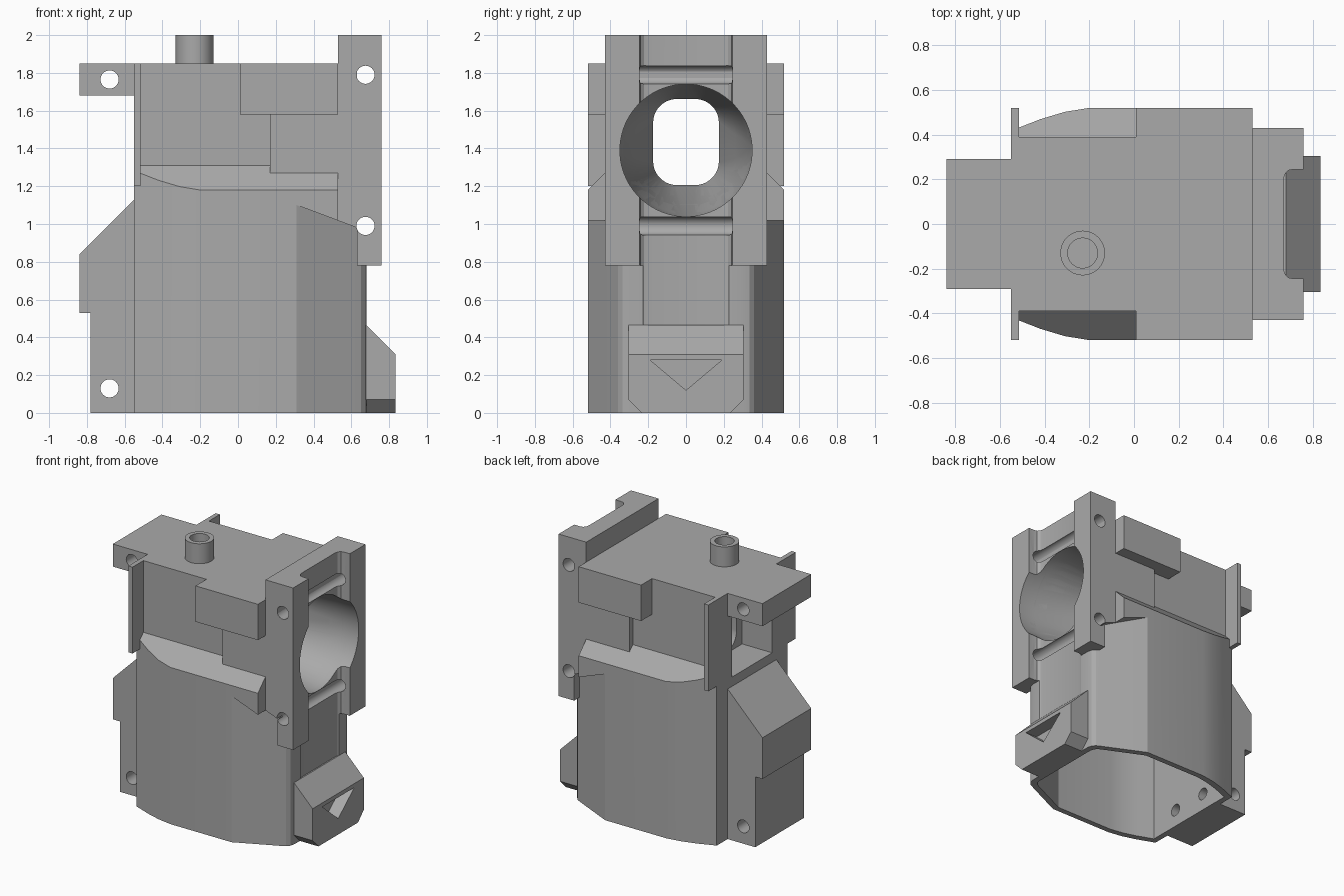
import bpy, bmesh, math
from mathutils import Vector

if "Cube" in bpy.data.objects:
    bpy.data.objects.remove(bpy.data.objects["Cube"], do_unlink=True)

grey = bpy.data.materials.new("plain grey")
grey.use_nodes = True
grey.diffuse_color = (0.4, 0.4, 0.4, 1)
grey.node_tree.nodes["Principled BSDF"].inputs["Base Color"].default_value = (0.4, 0.4, 0.4, 1)


def place(axis, u, v, t):
    return {"x": (t, u, v), "y": (u, t, v), "z": (u, v, t)}[axis]


def loft(name, rings):
    """Closed solid through rings of equal point count."""
    bm = bmesh.new()
    loops = [[bm.verts.new(p) for p in ring] for ring in rings]
    n = len(loops[0])
    for a, b in zip(loops, loops[1:]):
        for i in range(n):
            j = (i + 1) % n
            bm.faces.new((a[i], a[j], b[j], b[i]))
    bm.faces.new(loops[0])
    bm.faces.new(loops[-1])
    bmesh.ops.recalc_face_normals(bm, faces=bm.faces)
    me = bpy.data.meshes.new(name)
    bm.to_mesh(me)
    bm.free()
    me.materials.append(grey)
    ob = bpy.data.objects.new(name, me)
    bpy.context.scene.collection.objects.link(ob)
    return ob


def prism(name, axis, pts, a, b):
    return loft(name, [[place(axis, u, v, t) for u, v in pts] for t in (a, b)])


def box(name, x0, x1, y0, y1, z0, z1):
    return prism(name, "z", [(x0, y0), (x1, y0), (x1, y1), (x0, y1)], z0, z1)


def cylinder(name, axis, u, v, r, a, b, n=32):
    turn = [2 * math.pi * i / n for i in range(n)]
    return prism(name, axis, [(u + r * math.cos(t), v + r * math.sin(t)) for t in turn], a, b)


def mirrored(half):
    """Close a +y half outline by mirroring it to -y."""
    return half + [(x, -y) for x, y in reversed(half)]


def cut(ob, *cutters):
    for c in cutters:
        m = ob.modifiers.new("cut", "BOOLEAN")
        m.operation = "DIFFERENCE"
        m.solver = "EXACT"
        m.object = c


# Lower shell with curved, faceted plan
plan = [(-0.55, 0.42), (-0.52, 0.43), (-0.42, 0.469), (-0.31, 0.502), (-0.2, 0.52),
        (0.31, 0.52), (0.61, 0.38), (0.65, 0.36), (0.672, 0.335), (0.68, 0.3)]
shell = prism("lower_shell", "z", mirrored(plan), 0, 1.31)
inner = [(0.06 + (x - 0.06) * 0.93, y * 0.92) for x, y in plan]

# Overhang beside the chamfer, and the upper body
overhang = prism("side_overhang", "y", [(0.3, 1.104), (0.53, 1.018), (0.53, 1.31), (0.3, 1.31)], -0.52, 0.52)
core = prism("upper_core", "y", [(0.17, 1.1), (0.31, 1.1), (0.63, 0.98), (0.63, 1.85), (0.17, 1.85)], -0.43, 0.43)
upper = box("upper_body", -0.53, 0.18, -0.39, 0.39, 1.15, 1.85)
pads = box("upper_side_pads", 0.01, 0.53, -0.52, 0.52, 1.58, 1.85)

# Tall mounting slab
slab = prism("mounting_slab", "y", [(0.53, 2), (0.76, 2), (0.76, 0.78), (0.63, 0.78),
                                    (0.63, 0.98), (0.53, 1.018)], -0.43, 0.43)

# Left mounts and thin flanges
plate = box("top_mount_plate", -0.84, -0.5, -0.29, 0.29, 1.68, 1.85)
block = prism("lower_mount_block", "y", [(-0.78, 0), (-0.54, 0), (-0.54, 1.14), (-0.84, 0.84),
                                         (-0.84, 0.53), (-0.78, 0.53)], -0.29, 0.29)
flanges = [box("flange_" + side, -0.55, -0.515, *sorted((s * 0.24, s * 0.52)), 1.2, 1.85)
           for side, s in (("left", 1), ("right", -1))]

# Latch with chamfered corners and triangular pocket
latch = prism("latch", "y", [(0.67, 0), (0.835, 0), (0.835, 0.31), (0.68, 0.465), (0.67, 0.465)], -0.305, 0.305)

# Top pipe
pipe = cylinder("top_pipe", "z", -0.23, -0.13, 0.1, 1.84, 2, 48)

# Cutters
cavity = prism("cavity_cutter", "z", mirrored(inner), -0.1, 0.92)
slot = box("slot_cutter", -0.7, -0.3, -0.24, 0.24, 1.2, 1.68)
recess = prism("recess_cutter", "z", mirrored([(0.67, 0.2), (0.675, 0.222), (0.69, 0.24), (0.715, 0.245),
                                               (0.9, 0.245)]), 0.46, 2.1)
pocket = prism("pocket_cutter", "x", [(-0.19, 0.28), (0.19, 0.28), (0, 0.12)], 0.74, 0.9)
pipe_hole = cylinder("pipe_hole_cutter", "z", -0.23, -0.13, 0.067, 1.86, 2.1)
slopes, corners = [], []
for s in (1, -1):
    slopes.append(prism("slope_cutter", "x", [(s * 0.39, 1.31), (s * 0.7, 1.0), (s * 0.7, 1.5), (s * 0.39, 1.5)], -0.7, 0.9))
    corners.append(prism("corner_cutter", "x", [(s * 0.235, 0), (s * 0.335, 0.1), (s * 0.335, -0.1), (s * 0.235, -0.1)], 0.6, 0.9))

# Funnel bore: round mouth narrowing to a rounded window
angles = [2 * math.pi * (i + 0.5) / 64 for i in range(64)]
mouth = [[(x, 0.35 * math.cos(t), 1.39 + 0.35 * math.sin(t)) for t in angles] for x in (0.8, 0.62)]
window = [(-0.32, math.copysign(0.05, math.cos(t)) + 0.12 * math.cos(t),
           1.435 + math.copysign(0.105, math.sin(t)) + 0.12 * math.sin(t)) for t in angles]
bore = loft("bore_cutter", mouth + [window])

# Cross holes for fasteners
slab_holes = [cylinder("slab_hole_cutter", "y", 0.675, z, 0.048, -0.7, 0.7) for z in (0.99, 1.79)]
mount_holes = [cylinder("mount_hole_cutter", "y", -0.68, z, 0.048, -0.7, 0.7) for z in (0.13, 1.765)]
wall_holes = [cylinder("wall_hole_cutter", "x", y, 0.13, 0.045, -0.63, -0.45) for y in (-0.15, 0.15)]

cut(shell, *slopes, cavity, slot, recess, bore, *slab_holes, *wall_holes)
cut(overhang, *slopes, bore)
cut(core, bore, slab_holes[0])
cut(upper, slot, bore)
cut(pads, bore)
cut(slab, recess, bore, *slab_holes)
cut(plate, mount_holes[1])
cut(block, mount_holes[0], *wall_holes)
cut(latch, *corners, pocket)
cut(pipe, pipe_hole)

# Bake the cuts, drop the cutters, shade
parts = [shell, overhang, core, upper, pads, slab, plate, block, latch, pipe] + flanges
graph = bpy.context.evaluated_depsgraph_get()
graph.update()
baked = [bpy.data.meshes.new_from_object(p.evaluated_get(graph)) for p in parts]
for p, me in zip(parts, baked):
    p.modifiers.clear()
    p.data = me
for ob in list(bpy.context.scene.objects):
    if "_cutter" in ob.name:
        bpy.data.objects.remove(ob, do_unlink=True)
for ob in bpy.context.scene.objects:
    ob.select_set(ob in parts)
bpy.context.view_layer.objects.active = shell
bpy.ops.object.shade_smooth_by_angle(angle=math.radians(20))
